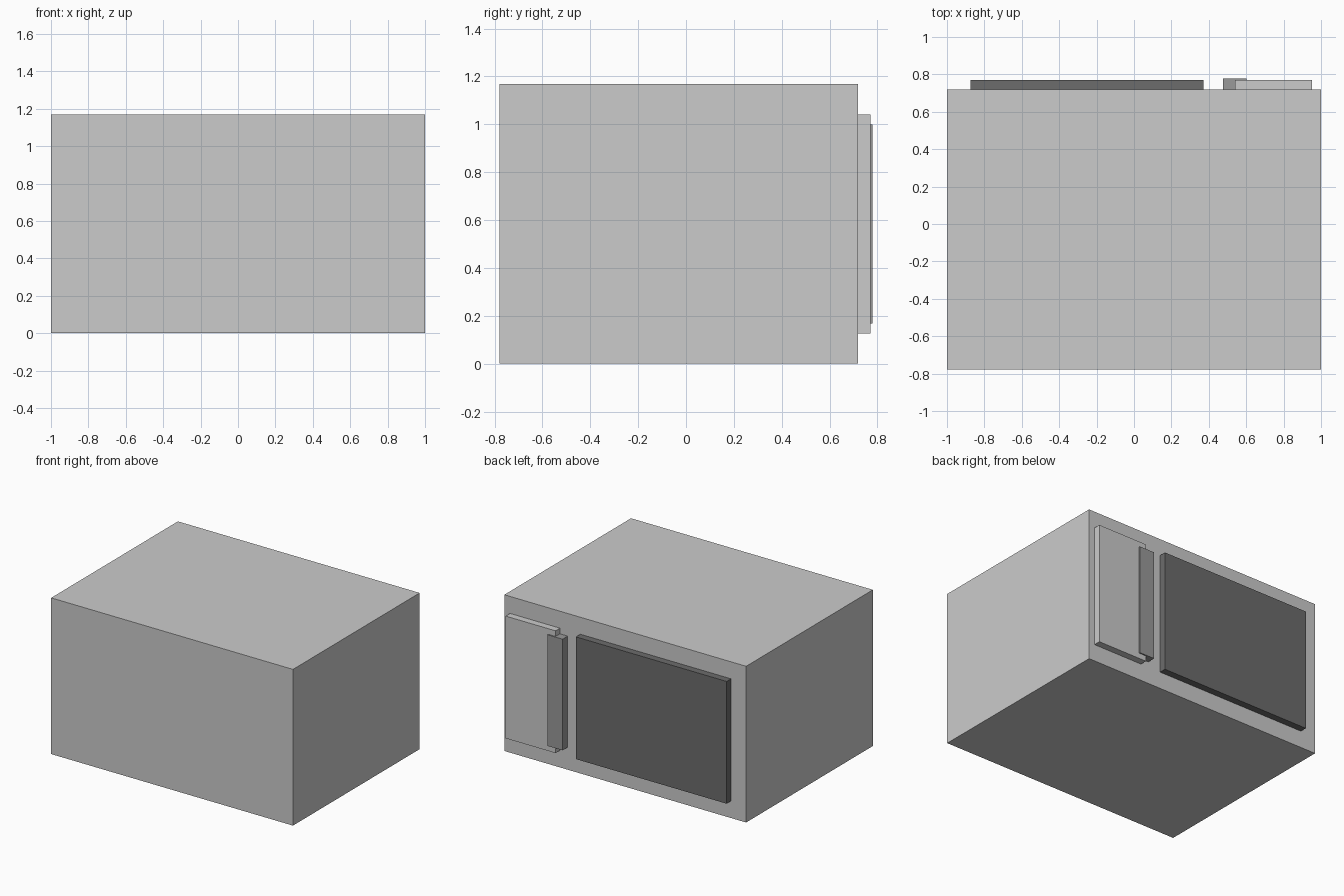
import bpy

if "Cube" in bpy.data.objects:
    bpy.data.objects.remove(bpy.data.objects["Cube"])


def material(name, v):
    m = bpy.data.materials.new(name)
    m.diffuse_color = (v, v, v, 1)
    m.use_nodes = True
    m.node_tree.nodes["Principled BSDF"].inputs["Base Color"].default_value = m.diffuse_color
    return m


def box(name, x, y, z, mat=None):
    """Box spanning the given (min, max) ranges."""
    bpy.ops.mesh.primitive_cube_add(size=1, location=[sum(r) / 2 for r in (x, y, z)])
    o = bpy.context.object
    o.name = name
    o.scale = [r[1] - r[0] for r in (x, y, z)]
    bpy.ops.object.transform_apply(location=False, rotation=False, scale=True)
    if mat:
        o.data.materials.append(mat)
    return o


dark = material("dark_glass", 0.15)
mid = material("handle_grey", 0.32)

FACE = 0.718          # plane of the door side
PANEL_Z = (0.127, 1.041)

# oven casing
box("casing", (-1, 1), (-0.779, FACE), (0, 1.168))
# door window
box("door_window", (-0.875, 0.372), (FACE, 0.77), PANEL_Z, dark)
# control panel
box("control_panel", (0.54, 0.953), (FACE, 0.77), PANEL_Z)
# upright door handle, overlapping the control panel edge
box("door_handle", (0.476, 0.601), (FACE, 0.779), (0.168, 0.999), mid)
